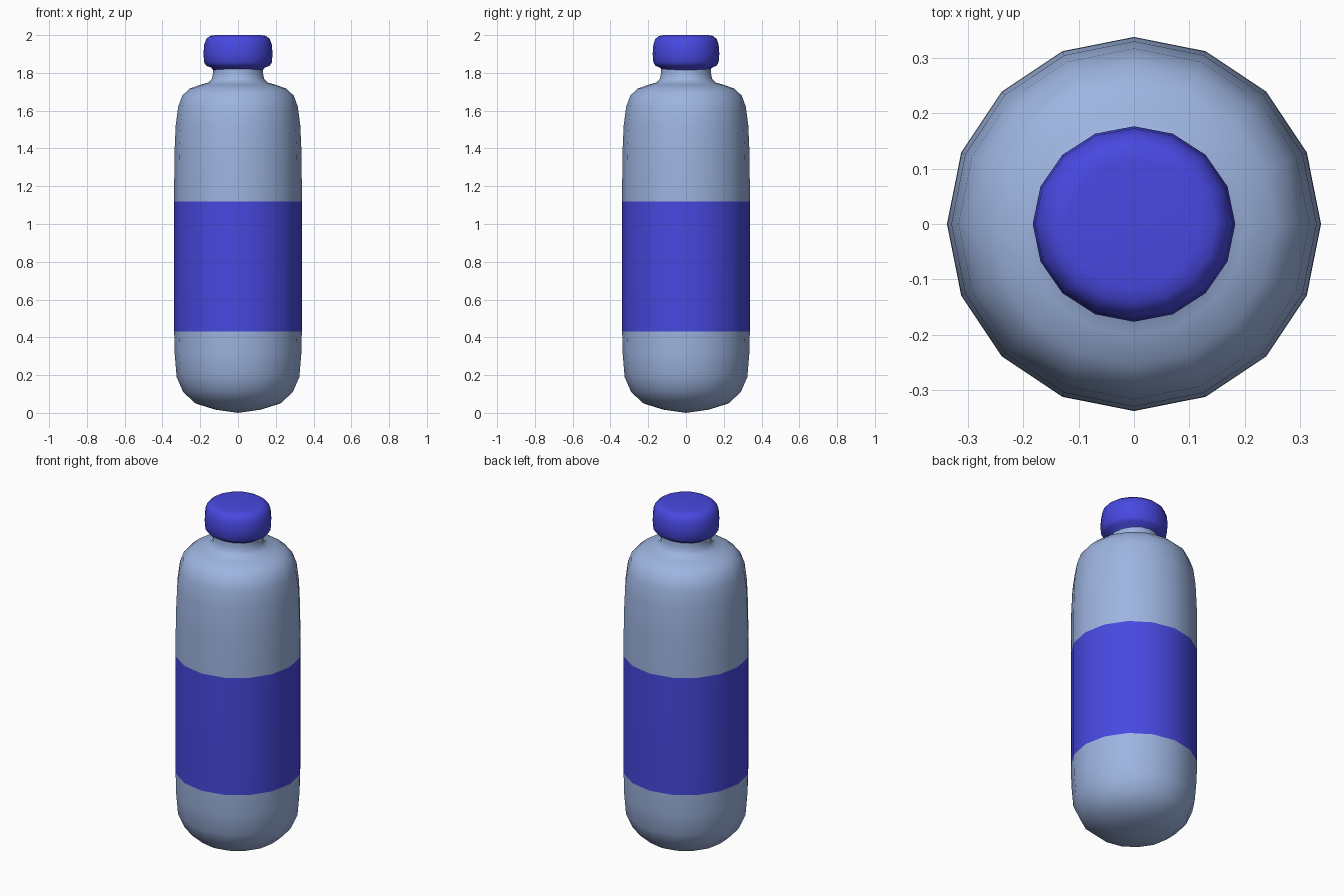
import bpy, bmesh, math

if "Cube" in bpy.data.objects:
    bpy.data.objects.remove(bpy.data.objects["Cube"])

SIDES = 16


def material(name, rgb):
    m = bpy.data.materials.new(name)
    m.diffuse_color = (*rgb, 1)
    m.use_nodes = True
    m.node_tree.nodes["Principled BSDF"].inputs["Base Color"].default_value = m.diffuse_color
    return m


def lathe(name, profile, mats, y_scale=1.0, band=None):
    """Revolve (radius, z) points; faces inside the z band get material 1."""
    bm = bmesh.new()
    rings = []
    for r, z in profile:
        if r == 0:
            rings.append([bm.verts.new((0, 0, z))] * SIDES)
        else:
            rings.append([bm.verts.new((r * math.cos(math.tau * i / SIDES),
                                        r * y_scale * math.sin(math.tau * i / SIDES), z))
                          for i in range(SIDES)])
    for k in range(len(rings) - 1):
        a, b = rings[k], rings[k + 1]
        mid = (profile[k][1] + profile[k + 1][1]) / 2
        for i in range(SIDES):
            j = (i + 1) % SIDES
            corners = list(dict.fromkeys((a[i], a[j], b[j], b[i])))
            f = bm.faces.new(corners)
            f.smooth = True
            if band and band[0] < mid < band[1]:
                f.material_index = 1
    me = bpy.data.meshes.new(name)
    bm.to_mesh(me)
    bm.free()
    for m in mats:
        me.materials.append(m)
    ob = bpy.data.objects.new(name, me)
    bpy.context.collection.objects.link(ob)
    return ob


plastic = material("pale_blue_plastic", (0.34, 0.46, 0.75))
blue = material("deep_blue", (0.065, 0.065, 0.75))

# Bottle body with the label band around its middle
lathe("bottle_body", [
    (0, 0.0), (0.12, 0.017), (0.225, 0.05), (0.29, 0.11), (0.325, 0.19),
    (0.335, 0.31), (0.338, 0.43), (0.338, 1.12), (0.337, 1.36), (0.330, 1.52),
    (0.317, 1.62), (0.295, 1.68), (0.255, 1.717), (0.2, 1.737), (0.155, 1.75),
    (0.138, 1.77), (0.132, 1.80), (0.132, 1.84),
], [plastic, blue], band=(0.43, 1.12))

# Screw cap, closing in underneath to meet the neck
lathe("cap", [
    (0.132, 1.815), (0.142, 1.828), (0.168, 1.838), (0.179, 1.855),
    (0.183, 1.90), (0.179, 1.95), (0.168, 1.98), (0.148, 1.996),
    (0.12, 2.0), (0, 2.0),
], [blue], y_scale=0.965)
